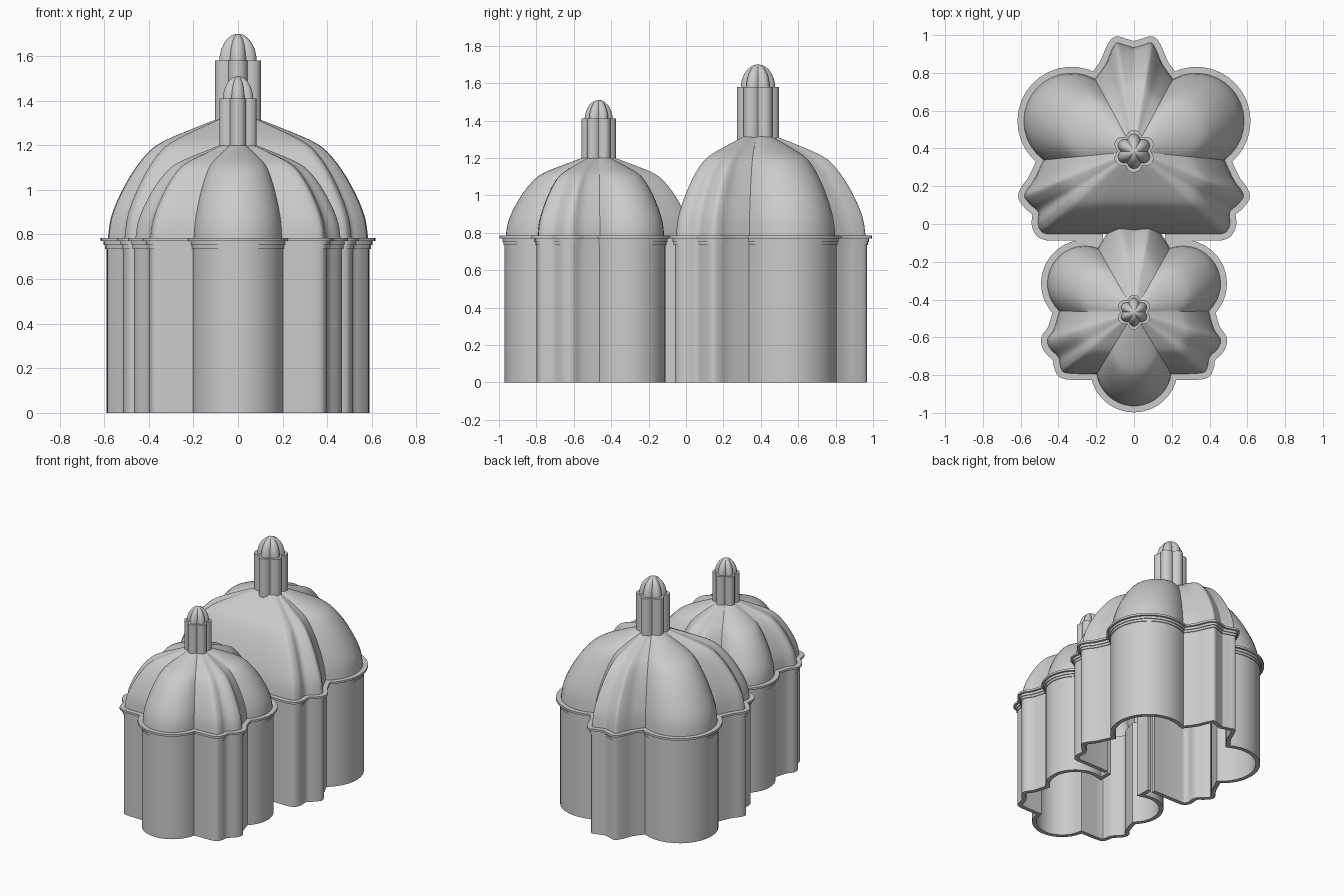
import bpy, bmesh
from math import sin, cos, pi, radians, hypot
from mathutils import Vector

if "Cube" in bpy.data.objects:
    bpy.data.objects.remove(bpy.data.objects["Cube"], do_unlink=True)

stone = bpy.data.materials.new("pale_grey_stone")
stone.use_nodes = True
stone.diffuse_color = (0.6, 0.6, 0.6, 1)
stone.node_tree.nodes["Principled BSDF"].inputs["Base Color"].default_value = (0.6, 0.6, 0.6, 1)


def arc(cx, cy, r, a0, a1, n=16):
    angles = [radians(a0 + (a1 - a0) * i / n) for i in range(n + 1)]
    return [Vector((cx + r * cos(a), cy + r * sin(a))) for a in angles]


def curve(points, n=4):
    """Smooth curve through a few control points."""
    p = [Vector(q) for q in points]
    p = [p[0]] + p + [p[-1]]
    out = []
    for a, b, c, d in zip(p, p[1:], p[2:], p[3:]):
        for i in range(n):
            t = i / n
            out.append(0.5 * (2 * b + (c - a) * t + (2 * a - 5 * b + 4 * c - d) * t * t
                              + (3 * b - a - 3 * c + d) * t ** 3))
    return out + [p[-1]]


def clean(path):
    out = [path[0]]
    for p in path[1:]:
        if (p - out[-1]).length > 0.002:
            out.append(p)
    return out


def mirrored(half):
    """Complete a half outline that starts on the x = 0 axis."""
    return clean([Vector((-p.x, p.y)) for p in reversed(half)] + half)


def offset(path, d, closed=False):
    """Move a counter-clockwise outline outwards by d."""
    out = []
    n = len(path)
    for i, p in enumerate(path):
        a = path[i - 1] if i or closed else p
        b = path[(i + 1) % n] if i < n - 1 or closed else p
        e, f = (p - a).normalized(), (b - p).normalized()
        m = e + f
        m.normalize()
        k = max(0.6, m.dot(f if f.length else e))
        out.append(p + Vector((m.y, -m.x)) * d / k)
    return out


def finish(name, bm):
    bmesh.ops.recalc_face_normals(bm, faces=bm.faces)
    mesh = bpy.data.meshes.new(name)
    bm.to_mesh(mesh)
    bm.free()
    ob = bpy.data.objects.new(name, mesh)
    bpy.context.collection.objects.link(ob)
    mesh.materials.append(stone)
    bpy.ops.object.select_all(action='DESELECT')
    ob.select_set(True)
    bpy.context.view_layer.objects.active = ob
    bpy.ops.object.shade_smooth_by_angle(angle=radians(30))


def band(name, path, inner, outer, z0, z1, closed=False):
    """Solid strip following an outline."""
    bm = bmesh.new()
    pin, pout = offset(path, inner, closed), offset(path, outer, closed)
    rows = [[bm.verts.new((*q, z)) for q, z in ((a, z0), (b, z0), (b, z1), (a, z1))]
            for a, b in zip(pin, pout)]
    pairs = list(zip(rows, rows[1:]))
    if closed:
        pairs.append((rows[-1], rows[0]))
    else:
        bm.faces.new(rows[0])
        bm.faces.new(rows[-1])
    for r, s in pairs:
        for i in range(4):
            j = (i + 1) % 4
            bm.faces.new((r[i], r[j], s[j], s[i]))
    finish(name, bm)


def dome(name, outline, centre, profile):
    """Shrink a closed outline towards its centre while rising."""
    bm = bmesh.new()
    c = Vector(centre)
    rings = [[bm.verts.new((*(c + (p - c) * f), z)) for p in outline] for f, z in profile]
    tip = bm.verts.new((*c, profile[-1][1]))
    n = len(outline)
    for r, s in zip(rings, rings[1:]):
        for i in range(n):
            j = (i + 1) % n
            bm.faces.new((r[i], r[j], s[j], s[i]))
    for i in range(n):
        bm.faces.new((rings[-1][i], rings[-1][(i + 1) % n], tip))
    finish(name, bm)


BASE = 0.78
SHAPE = curve([(1, 0), (0.975, 0.18), (0.905, 0.37), (0.8, 0.57), (0.68, 0.73),
               (0.565, 0.815), (0.36, 0.91), (0.15, 1)], 3)


def tower(label, wall, outline, centre, top, lantern_r, lantern_top, tip):
    band(label + "_wall", wall, -0.03, 0, 0, BASE)
    for part, out, z0, z1 in (("lower_moulding", 0.006, 0.735, 0.752),
                              ("middle_moulding", 0.012, 0.752, 0.77),
                              ("cornice", 0.027, 0.77, 0.785)):
        band(label + "_" + part, wall, -0.03, out, z0, z1)
    dome(label + "_dome", offset(outline, -0.006, True), centre,
         [(p.x, BASE + p.y * (top - BASE)) for p in SHAPE])
    # six-lobed lantern with its own ribbed cap
    plan = []
    for i in range(96):
        a = 2 * pi * i / 96
        r = lantern_r * (0.77 + 0.23 * abs(cos(3 * (a - pi / 2))))
        plan.append(Vector((centre[0] + r * cos(a), centre[1] + r * sin(a))))
    band(label + "_lantern", plan, -0.022, 0, top - 0.06, lantern_top, True)
    cap = [(0.82 * cos(t), lantern_top - 0.01 + (tip - lantern_top + 0.01) * sin(t))
           for t in (i * pi / 2 / 12 for i in range(12))]
    dome(label + "_lantern_cap", plan, centre, cap + [(0.03, tip)])


# rear tower: scalloped back lobe, round side lobe, scalloped side lobe, flat front
rear_half = (curve([(0, 0.94), (-0.05, 0.955), (-0.095, 0.965), (-0.125, 0.92),
                    (-0.155, 0.85), (-0.208, 0.775)])
             + arc(-0.33, 0.545, 0.26, 62, 233)
             + curve([(-0.487, 0.337), (-0.535, 0.235), (-0.575, 0.18), (-0.585, 0.14),
                      (-0.55, 0.095), (-0.513, 0.06), (-0.515, 0), (-0.495, -0.045),
                      (-0.46, -0.06)])
             + [Vector((-0.21, -0.06))])
rear = mirrored(rear_half)
tower("rear", rear, rear, (0, 0.385), 1.32, 0.113, 1.58, 1.7)

# front tower: round front lobe, scalloped side lobe, round side lobe
front_half = (arc(0, -0.765, 0.205, 270, 190)
              + curve([(-0.202, -0.8), (-0.36, -0.795), (-0.395, -0.76), (-0.405, -0.71),
                       (-0.452, -0.66), (-0.465, -0.61), (-0.43, -0.555), (-0.403, -0.465)])
              + arc(-0.26, -0.315, 0.205, 226, 71))
neck = [Vector((-0.195, -0.05))]
back_lobe = curve([(-0.193, -0.121), (-0.15, -0.05), (-0.115, 0), (-0.08, 0.03), (-0.01, 0.012)])
front_wall = list(reversed(mirrored(front_half + neck)))
front_outline = list(reversed(mirrored(front_half + back_lobe)))
tower("front", front_wall, front_outline, (0, -0.467), 1.205, 0.092, 1.41, 1.51)
